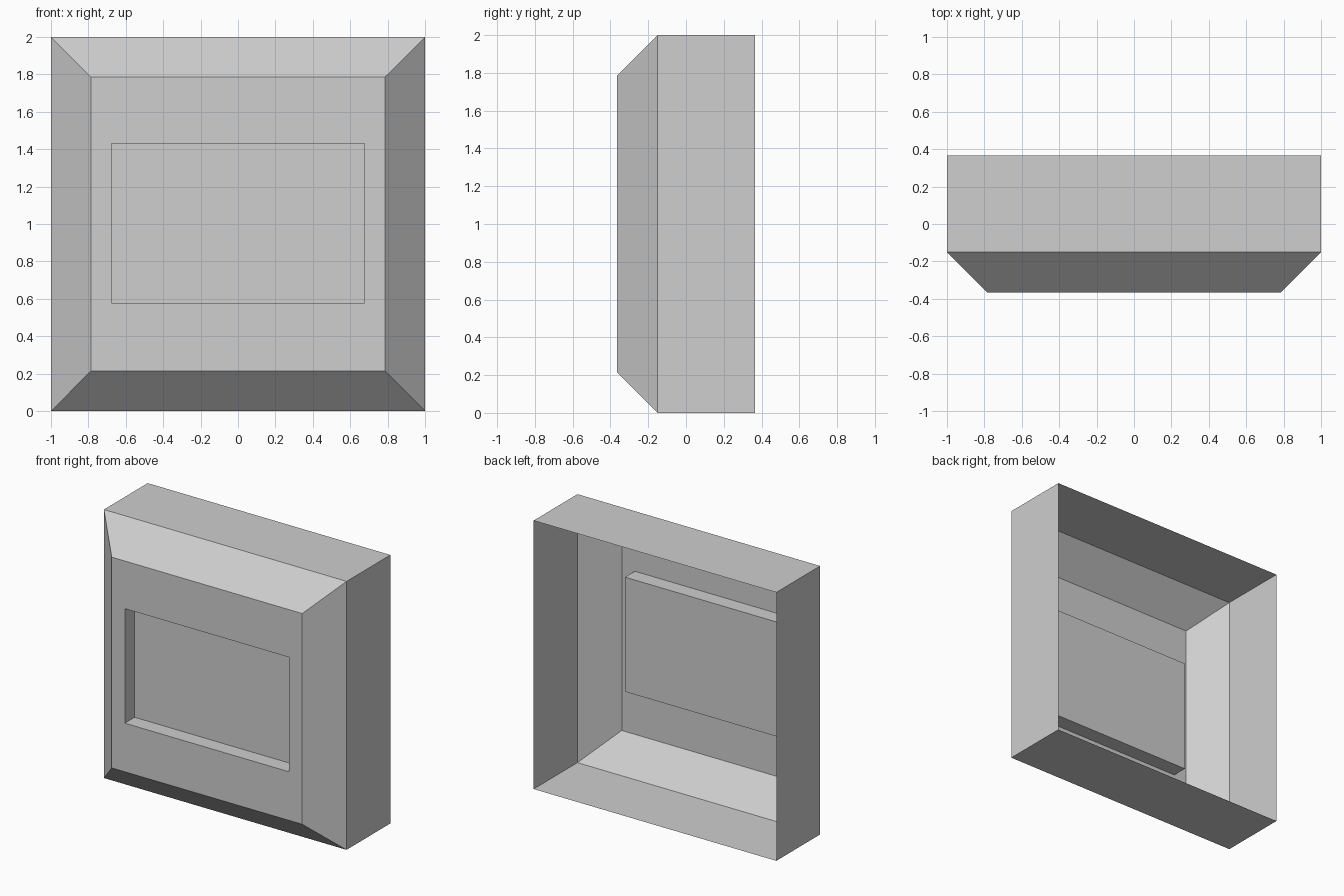
import bpy
import bmesh

cube = bpy.data.objects.get("Cube")
if cube:
    bpy.data.objects.remove(cube, do_unlink=True)

# Plain grey finish
grey = bpy.data.materials.new("light_grey")
grey.use_nodes = True
colour = (0.62, 0.62, 0.62, 1)
grey.diffuse_color = colour
grey.node_tree.nodes["Principled BSDF"].inputs["Base Color"].default_value = colour


def ring(bm, half_width, bottom, top, y):
    """Rectangular loop facing the front."""
    corners = [(-half_width, bottom), (half_width, bottom),
               (half_width, top), (-half_width, top)]
    return [bm.verts.new((x, y, z)) for x, z in corners]


# Loops from the open back, over the bevel, to the recessed panel
profile = [
    (1.0, 0.0, 2.0, 0.365),        # open back rim
    (1.0, 0.0, 2.0, -0.15),        # start of bevel
    (0.785, 0.215, 1.785, -0.365), # front face edge
    (0.677, 0.577, 1.43, -0.365),  # recess opening
    (0.677, 0.577, 1.43, -0.25),   # recess floor
]

bm = bmesh.new()
rings = [ring(bm, *step) for step in profile]
for outer, inner in zip(rings, rings[1:]):
    for i in range(4):
        j = (i + 1) % 4
        bm.faces.new((outer[i], outer[j], inner[j], inner[i]))
bm.faces.new(rings[-1])

mesh = bpy.data.meshes.new("housing_shell")
bm.to_mesh(mesh)
bm.free()
mesh.materials.append(grey)
shell = bpy.data.objects.new("housing_shell", mesh)
bpy.context.collection.objects.link(shell)
